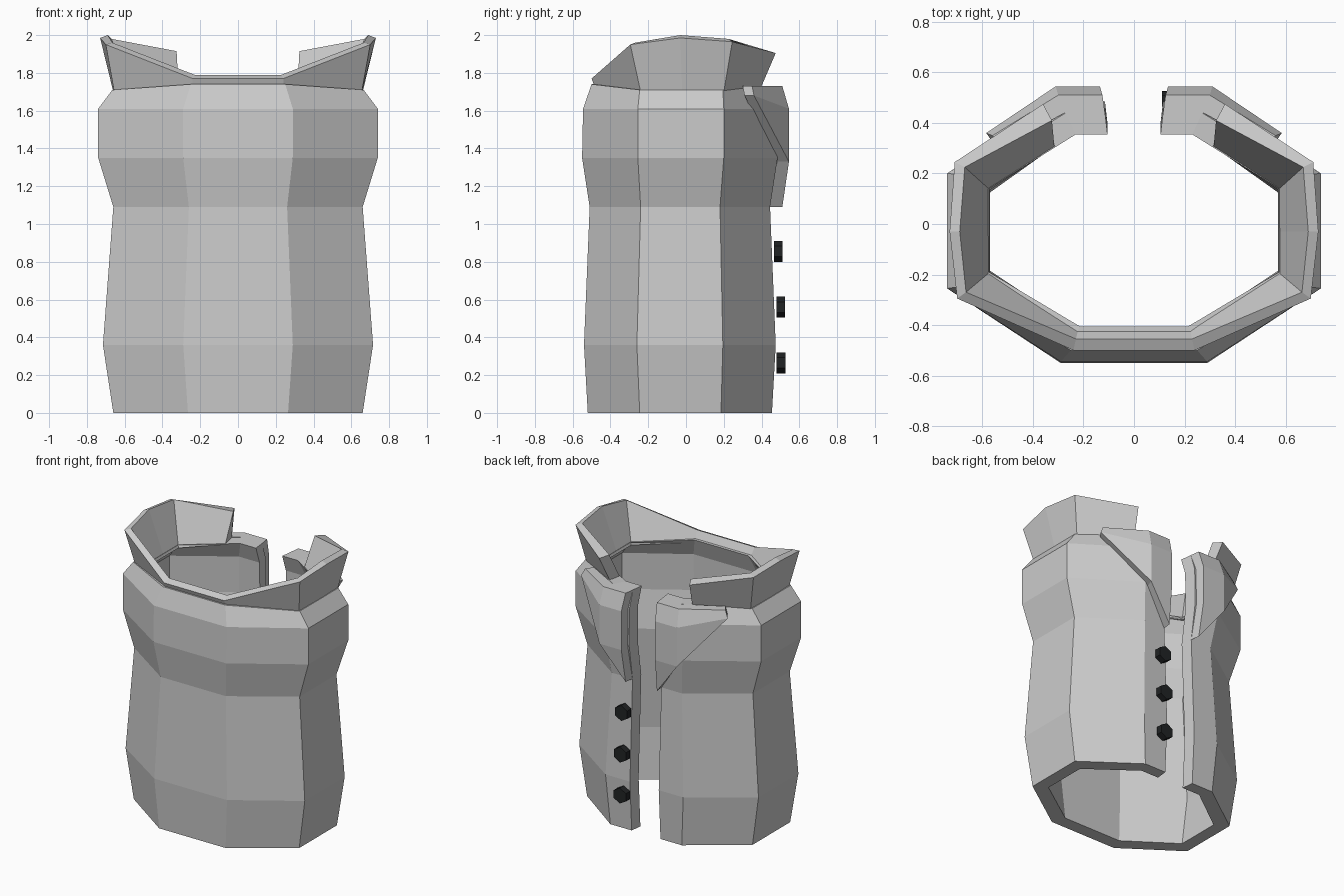
import bpy, bmesh, math
from mathutils import Vector

if "Cube" in bpy.data.objects:
    bpy.data.objects.remove(bpy.data.objects["Cube"])


def make_object(name, verts, faces):
    bm = bmesh.new()
    vs = [bm.verts.new(v) for v in verts]
    for f in faces:
        bm.faces.new([vs[i] for i in f])
    bmesh.ops.recalc_face_normals(bm, faces=bm.faces)
    mesh = bpy.data.meshes.new(name)
    bm.to_mesh(mesh)
    bm.free()
    ob = bpy.data.objects.new(name, mesh)
    bpy.context.collection.objects.link(ob)
    return ob


def mirrored(row):
    """Half row (front to back, x > 0) -> full C-shaped row."""
    return [(-x, y, z) for x, y, z in reversed(row)] + list(row)


def shell(name, outer, inner):
    """Thick open wall from matching outer and inner rows, bottom to top."""
    outer = [mirrored(r) for r in outer]
    inner = [mirrored(r) for r in inner]
    rows, n = len(outer), len(outer[0])
    verts = [p for r in outer + inner for p in r]
    o = lambda r, i: r * n + i
    k = lambda r, i: (rows + r) * n + i
    faces = []
    for r in range(rows - 1):
        for i in range(n - 1):
            for g in (o, k):
                faces.append((g(r, i), g(r, i + 1), g(r + 1, i + 1), g(r + 1, i)))
        for i in (0, n - 1):
            faces.append((o(r, i), o(r + 1, i), k(r + 1, i), k(r, i)))
    for r in (0, rows - 1):
        for i in range(n - 1):
            faces.append((o(r, i), o(r, i + 1), k(r, i + 1), k(r, i)))
    return make_object(name, verts, faces)


# Vest body: z, side x, front corner x, front y, side front y, side back y, back y
levels = [
    (0.00, 0.66, 0.265, -0.52, -0.245, 0.185, 0.455),
    (0.36, 0.715, 0.29, -0.54, -0.26, 0.195, 0.475),
    (1.09, 0.66, 0.26, -0.51, -0.24, 0.18, 0.445),
    (1.35, 0.74, 0.29, -0.55, -0.255, 0.20, 0.485),
    (1.61, 0.74, 0.29, -0.545, -0.255, 0.20, 0.48),
    (1.74, 0.665, 0.25, -0.50, -0.245, 0.195, 0.44),
]
inset = [(-0.035, 0.095), (-0.09, 0.055), (-0.09, -0.055), (-0.04, -0.085), (-0.01, -0.085)]
outer, inner = [], []
for z, sx, fx, fy, s1, s2, by in levels:
    drop = 0.03 if z > 1.7 else 0
    row = [(fx, fy, z), (sx, s1, z - drop), (sx, s2, z - drop),
           (fx + 0.02, by, z - drop / 3), (0.115, by, z - drop / 3)]
    outer.append(row)
    inner.append([(x + dx, y + dy, h) for (x, y, h), (dx, dy) in zip(row, inset)])
shell("vest_body", outer, inner)

# Flared stand-up collar
shell("collar",
      [[(0.24, -0.485, 1.73), (0.655, -0.24, 1.70), (0.66, -0.02, 1.70),
        (0.655, 0.20, 1.70), (0.33, 0.40, 1.73)],
       [(0.24, -0.50, 1.77), (0.70, -0.295, 1.95), (0.73, -0.03, 1.985),
        (0.71, 0.245, 1.965), (0.36, 0.475, 1.905)]],
      [[(0.22, -0.415, 1.72), (0.57, -0.19, 1.69), (0.57, -0.03, 1.69),
        (0.57, 0.135, 1.69), (0.315, 0.305, 1.72)],
       [(0.23, -0.455, 1.79), (0.665, -0.27, 1.96), (0.69, -0.03, 2.0),
        (0.67, 0.225, 1.98), (0.325, 0.41, 1.915)]])

# Lapels: folded pointed flaps either side of the opening
front = [(0.125, 0.51, 1.73), (0.135, 0.545, 1.61), (0.135, 0.545, 1.33), (0.125, 0.51, 1.09),
         (0.30, 0.51, 1.73), (0.31, 0.545, 1.61), (0.31, 0.545, 1.33),
         (0.56, 0.35, 1.73), (0.585, 0.36, 1.68)]
back = [Vector(p) + Vector(d) for p, d in zip(
    front, [(-0.01, -0.07, 0)] * 4 + [(-0.025, -0.07, 0)] * 3 + [(-0.035, -0.05, 0)] * 2)]
flap = [(0, 1, 5, 4), (1, 2, 6, 5), (2, 3, 6), (4, 5, 8, 7), (5, 6, 8)]
rim = [0, 1, 2, 3, 6, 8, 7, 4]
n = len(front)
faces = flap + [tuple(i + n for i in f) for f in flap]
faces += [(a, b, b + n, a + n) for a, b in zip(rim, rim[1:] + rim[:1])]
lapels = make_object("lapels", front + back, faces)
lapels.modifiers.new("Mirror", 'MIRROR').use_mirror_merge = False

# Hexagonal buttons beside the opening
dark = bpy.data.materials.new("button_black")
dark.diffuse_color = (0.015, 0.017, 0.018, 1)
dark.use_nodes = True
dark.node_tree.nodes["Principled BSDF"].inputs["Base Color"].default_value = dark.diffuse_color
for i, (y, z) in enumerate([(0.503, 0.265), (0.501, 0.56), (0.488, 0.855)]):
    bpy.ops.mesh.primitive_cylinder_add(vertices=6, radius=0.056, depth=0.046,
                                        location=(0.16, y, z),
                                        rotation=(math.radians(90), 0, 0))
    ob = bpy.context.object
    ob.name = f"button_{i + 1}"
    ob.data.materials.append(dark)
